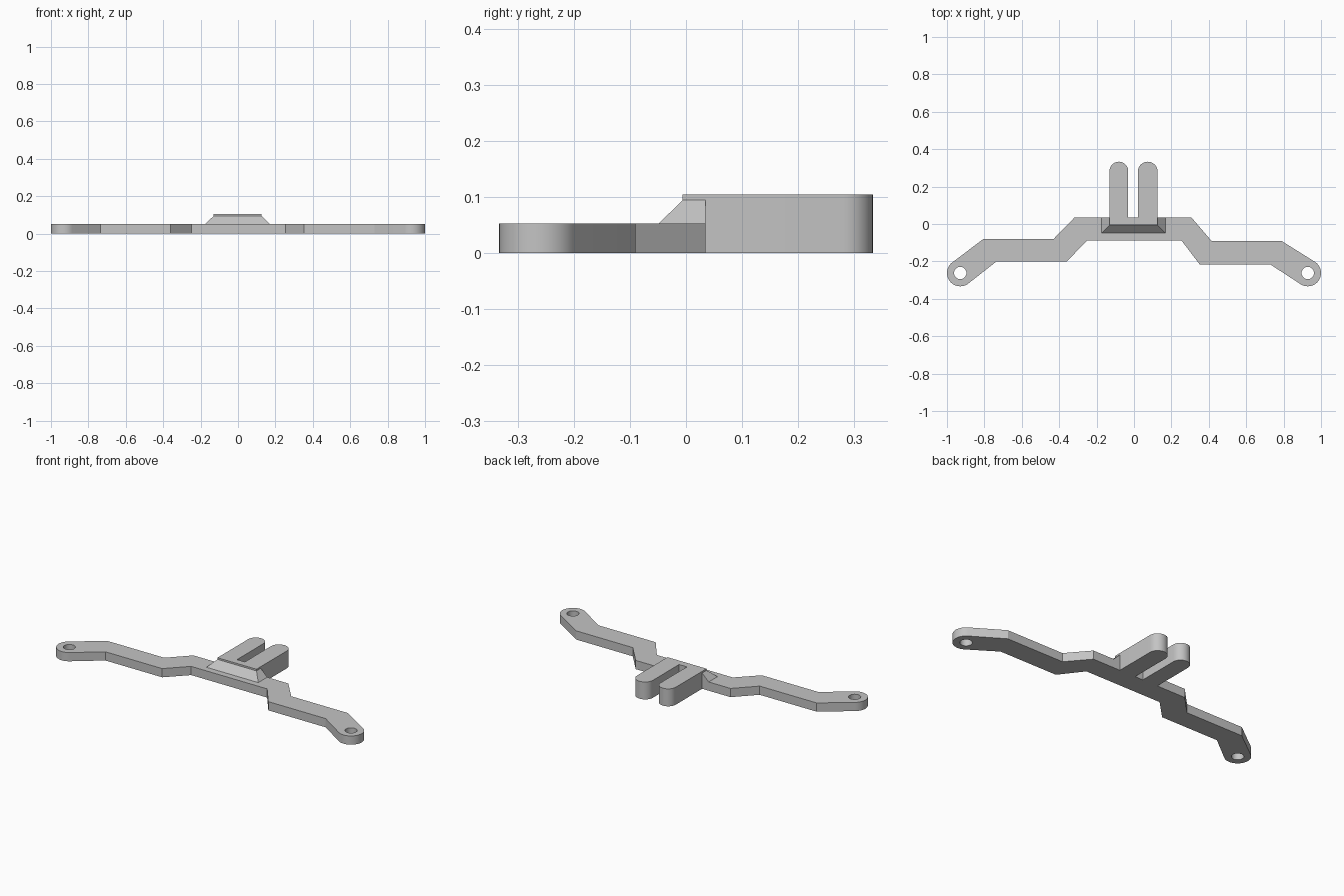
import bpy, bmesh, math
from mathutils import Vector

cube = bpy.data.objects.get("Cube")
if cube:
    bpy.data.objects.remove(cube, do_unlink=True)

grey = bpy.data.materials.new("light grey")
grey.use_nodes = True
colour = (0.55, 0.55, 0.55, 1)
grey.diffuse_color = colour
grey.node_tree.nodes["Principled BSDF"].inputs["Base Color"].default_value = colour


def finish(name, bm):
    bmesh.ops.recalc_face_normals(bm, faces=bm.faces)
    mesh = bpy.data.meshes.new(name)
    bm.to_mesh(mesh)
    bm.free()
    mesh.materials.append(grey)
    obj = bpy.data.objects.new(name, mesh)
    bpy.context.collection.objects.link(obj)
    return obj


def extrude(name, outline, z0, z1):
    bm = bmesh.new()
    face = bm.faces.new([bm.verts.new((x, y, z0)) for x, y in outline])
    top = bmesh.ops.extrude_face_region(bm, geom=[face])["geom"]
    verts = [v for v in top if isinstance(v, bmesh.types.BMVert)]
    bmesh.ops.translate(bm, verts=verts, vec=(0, 0, z1 - z0))
    return finish(name, bm)


def arc(centre, radius, start, end, steps=20):
    return [(centre[0] + radius * math.cos(start + (end - start) * i / steps),
             centre[1] + radius * math.sin(start + (end - start) * i / steps))
            for i in range(steps + 1)]


def tangent_angle(point, centre, radius, side):
    # Angle on the circle where the line from the point touches it
    d = Vector(point) - Vector(centre)
    return math.atan2(d.y, d.x) + side * math.acos(radius / d.length)


def lobe(centre, before, after):
    # Clockwise rounded end joining two outline points
    start = tangent_angle(before, centre, LOBE, -1)
    end = tangent_angle(after, centre, LOBE, 1)
    while end > start:
        end -= math.tau
    return arc(centre, LOBE, start, end, 32)


def smooth(obj):
    bpy.ops.object.select_all(action="DESELECT")
    obj.select_set(True)
    bpy.context.view_layer.objects.active = obj
    bpy.ops.object.shade_smooth_by_angle(angle=math.radians(25))


THICK, TOP, LOBE, HOLE, BACK = 0.052, 0.104, 0.071, 0.033, 0.035
ends = [(-0.929, -0.262), (0.929, -0.262)]

# Cranked cross bar with rounded ends
upper = [(-0.805, -0.08), (-0.43, -0.08), (-0.318, BACK),
         (0.307, BACK), (0.414, -0.09), (0.788, -0.09)]
lower = [(0.73, -0.217), (0.352, -0.217), (0.253, -0.087),
         (-0.248, -0.087), (-0.36, -0.2), (-0.735, -0.2)]
outline = (upper + lobe(ends[1], upper[-1], lower[0])
           + lower + lobe(ends[0], lower[-1], upper[0]))
bar = extrude("cross_bar", outline, 0, THICK)

# Screw holes through both ends
for side, centre in zip(("right", "left"), ends):
    cutter = extrude(side + "_hole_cutter", arc(centre, HOLE, 0, math.tau, 32)[:-1], -0.1, 0.2)
    cutter.hide_render = True
    mod = bar.modifiers.new(side + "_hole", "BOOLEAN")
    mod.operation, mod.solver, mod.object = "DIFFERENCE", "EXACT", cutter
    bpy.context.view_layer.objects.active = bar
    bpy.ops.object.modifier_apply(modifier=mod.name)
    bpy.data.objects.remove(cutter, do_unlink=True)
smooth(bar)

# Fork: two round-ended prongs joined at the root
x0, x1, front, tip = -0.131, 0.126, -0.006, 0.333
gap0, gap1 = -0.031, 0.021
fork = [(x0, front), (x1, front)]
for a, b in ((gap1, x1), (x0, gap0)):
    r = (b - a) / 2
    fork += [(b, BACK)] if b == gap0 else []
    fork += arc(((a + b) / 2, tip - r), r, 0, math.pi)
    fork += [(a, BACK)] if a == gap1 else []
smooth(extrude("fork", fork, 0, TOP))

# Chamfered support around the fork root
bm = bmesh.new()
low = [(-0.174, BACK), (-0.174, -0.049), (0.168, -0.049), (0.168, BACK)]
high = [(x0, BACK), (x0, front), (x1, front), (x1, BACK)]
a = [bm.verts.new((x, y, THICK)) for x, y in low]
b = [bm.verts.new((x, y, 0.094)) for x, y in high]
bm.faces.new(a)
bm.faces.new(b)
for i in range(4):
    j = (i + 1) % 4
    bm.faces.new((a[i], a[j], b[j], b[i]))
finish("root_support", bm)
